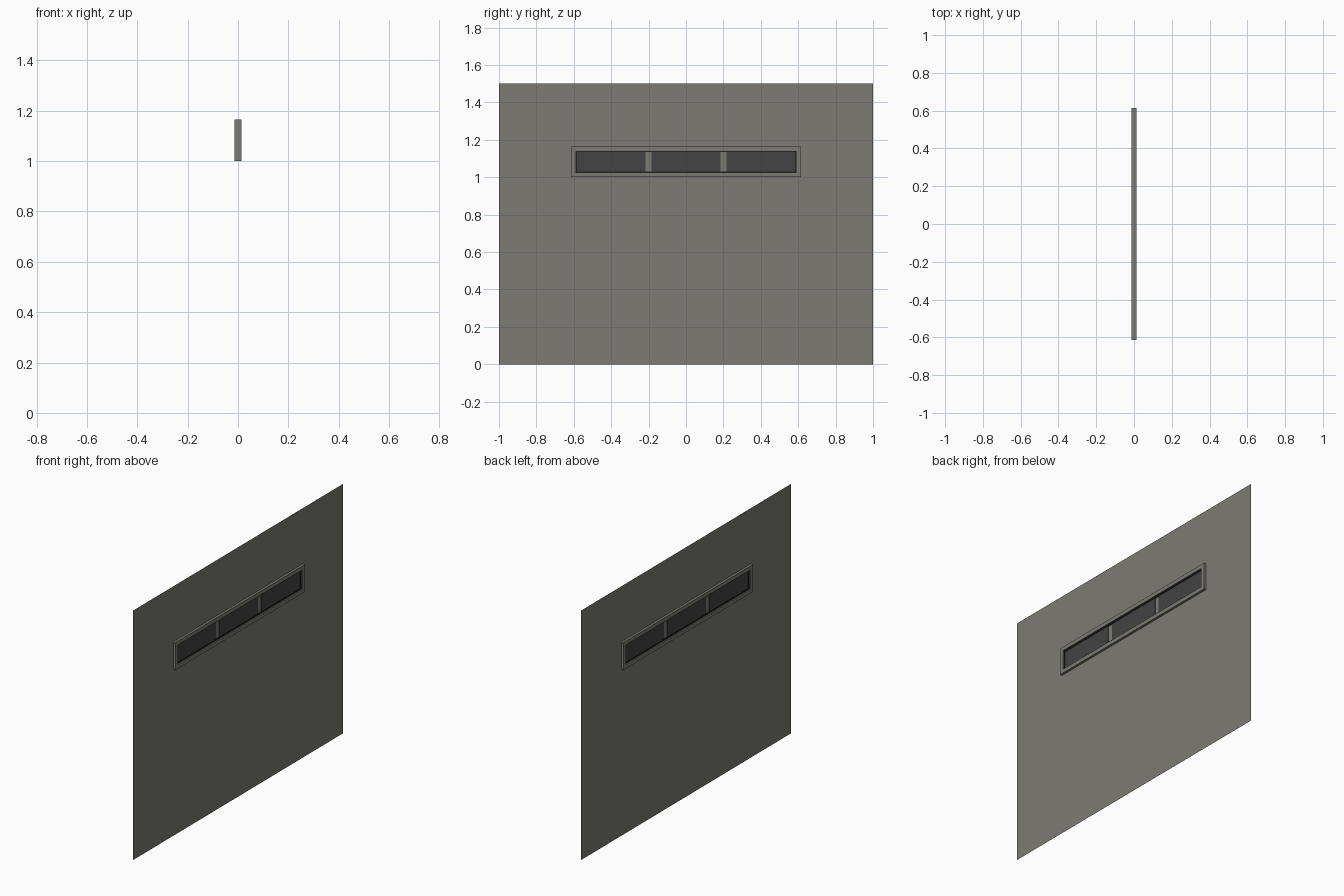
import bpy, bmesh, math

if "Cube" in bpy.data.objects:
    bpy.data.objects.remove(bpy.data.objects["Cube"])


def material(name, rgb):
    m = bpy.data.materials.new(name)
    m.diffuse_color = (*rgb, 1)
    m.use_nodes = True
    m.node_tree.nodes["Principled BSDF"].inputs["Base Color"].default_value = m.diffuse_color
    return m


GREY = material("warm_grey", (0.20, 0.197, 0.173))
GLASS = material("dark_glass", (0.056, 0.056, 0.056))
SEAL = material("black_seal", (0.015, 0.015, 0.015))

Y, Z0, Z1 = 0.615, 1.0, 1.165      # outer size of the window frame


def finish(name, bm, mat, recalc=True):
    if recalc:
        bmesh.ops.recalc_face_normals(bm, faces=bm.faces)
    me = bpy.data.meshes.new(name)
    bm.to_mesh(me)
    bm.free()
    me.materials.append(mat)
    ob = bpy.data.objects.new(name, me)
    bpy.context.collection.objects.link(ob)
    return ob


def rect(bm, x, y, z0, z1):
    return [bm.verts.new((x, a, b)) for a, b in ((-y, z0), (y, z0), (y, z1), (-y, z1))]


def bridge(bm, a, b):
    for i in range(4):
        j = (i + 1) % 4
        bm.faces.new((a[i], a[j], b[j], b[i]))


def frame(name, profile, mat):
    """Sweep a closed (x, inset) profile round the window rectangle."""
    bm = bmesh.new()
    loops = [rect(bm, x, Y - d, Z0 + d, Z1 - d) for x, d in profile]
    for i, lp in enumerate(loops):
        bridge(bm, lp, loops[(i + 1) % len(loops)])
    return finish(name, bm, mat)


def rounded_plate(name, y0, y1, z0, z1, hx, r, mat):
    """Rounded rectangle in the wall plane, 2*hx thick."""
    bm = bmesh.new()
    vs = []
    for k, (cy, cz) in enumerate(((y1 - r, z1 - r), (y0 + r, z1 - r),
                                  (y0 + r, z0 + r), (y1 - r, z0 + r))):
        for s in range(5):
            a = math.pi / 2 * (k + s / 4)
            vs.append(bm.verts.new((-hx, cy + r * math.cos(a), cz + r * math.sin(a))))
    f = bm.faces.new(vs)
    ext = bmesh.ops.extrude_face_region(bm, geom=[f], use_keep_orig=True)
    for v in ext["geom"]:
        if isinstance(v, bmesh.types.BMVert):
            v.co.x = hx
    return finish(name, bm, mat)


# wall sheet with an opening for the window
bm = bmesh.new()
bridge(bm, rect(bm, 0, 1.0, 0, 1.5), rect(bm, 0, Y, Z0, Z1))
finish("wall", bm, GREY, recalc=False)

# frame and the seal inside it
frame("window_frame", [(-0.014, 0), (0.014, 0), (0.014, 0.024), (-0.014, 0.024)], GREY)
frame("window_seal", [(-0.007, 0.024), (0.007, 0.024), (0.007, 0.031), (-0.007, 0.031)], SEAL)

# three glass panes
for i, (a, b) in enumerate(((-0.59, -0.217), (-0.19, 0.183), (0.209, 0.59))):
    a, b = ((-0.59, -0.216), (-0.184, 0.184), (0.216, 0.59))[i]
    rounded_plate(f"pane_{i + 1}", a, b, Z0 + 0.029, Z1 - 0.029, 0.0045, 0.006, GLASS)

# bars between the panes
for side in (-1, 1):
    c = side * 0.2
    rounded_plate(f"bar_{'left' if side < 0 else 'right'}", c - 0.022, c + 0.022,
                  Z0 + 0.024, Z1 - 0.024, 0.001, 0.001, GREY)
